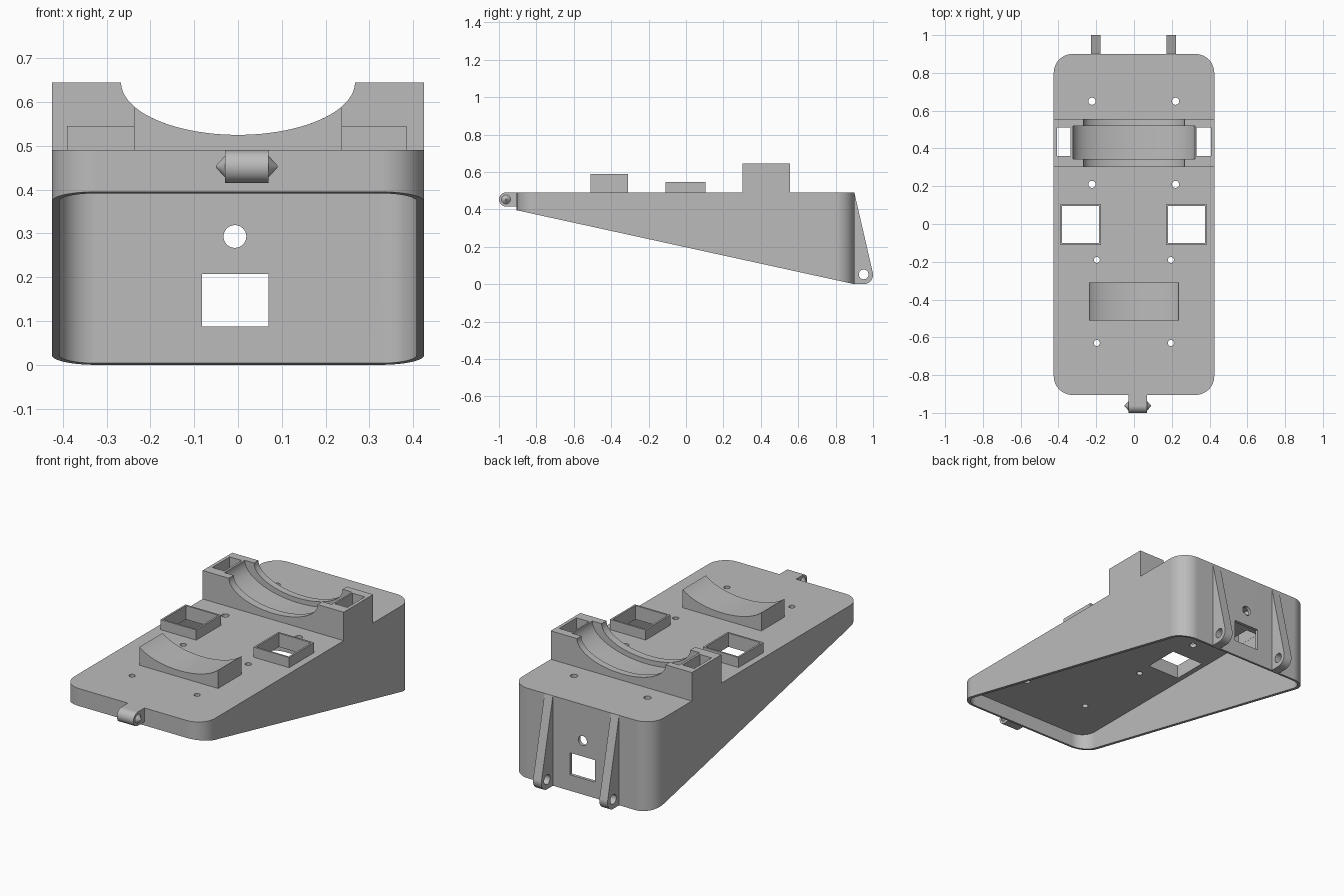
import bpy
import bmesh
from math import cos, sin, pi, radians

if "Cube" in bpy.data.objects:
    bpy.data.objects.remove(bpy.data.objects["Cube"], do_unlink=True)

grey = bpy.data.materials.new("plain grey")
grey.use_nodes = True
colour = (0.5, 0.5, 0.5, 1)
grey.diffuse_color = colour
grey.node_tree.nodes["Principled BSDF"].inputs["Base Color"].default_value = colour

DECK = 0.49
FRONT, BACK, HALF = -0.905, 0.9, 0.425
WALL = 0.017


def prism(name, pts, axis, lo, hi, low_rule=None):
    """Extrude a 2D outline along an axis; low_rule bends the lower end."""
    def place(p, t):
        a, b = p
        return {"x": (t, a, b), "y": (a, t, b), "z": (a, b, t)}[axis]
    bm = bmesh.new()
    low = [bm.verts.new(place(p, low_rule(p) if low_rule else lo)) for p in pts]
    high = [bm.verts.new(place(p, hi)) for p in pts]
    bm.faces.new(low)
    bm.faces.new(high)
    n = len(pts)
    for i in range(n):
        j = (i + 1) % n
        bm.faces.new((low[i], low[j], high[j], high[i]))
    bmesh.ops.recalc_face_normals(bm, faces=bm.faces[:])
    mesh = bpy.data.meshes.new(name)
    bm.to_mesh(mesh)
    bm.free()
    mesh.materials.append(grey)
    ob = bpy.data.objects.new(name, mesh)
    bpy.context.collection.objects.link(ob)
    return ob


def arc(cx, cy, rx, ry, start, end, n):
    angles = [radians(start + (end - start) * i / n) for i in range(n + 1)]
    return [(cx + rx * cos(a), cy + ry * sin(a)) for a in angles]


def circle(cx, cy, r, n=32):
    return arc(cx, cy, r, r, 0, 360, n)[:-1]


def rect(x0, x1, y0, y1):
    return [(x0, y0), (x1, y0), (x1, y1), (x0, y1)]


def rounded(inset, r):
    x, y0, y1 = HALF - inset, FRONT + inset, BACK - inset
    pts = []
    for cx, cy, a in ((x - r, y1 - r, 0), (r - x, y1 - r, 90),
                      (r - x, y0 + r, 180), (x - r, y0 + r, 270)):
        pts += arc(cx, cy, r, r, a, a + 90, 14)
    return pts


def cut(ob, cutters):
    for c in cutters:
        c.hide_render = True
        mod = ob.modifiers.new("cut", "BOOLEAN")
        mod.operation = "DIFFERENCE"
        mod.solver = "EXACT"
        mod.object = c
        bpy.context.view_layer.objects.active = ob
        bpy.ops.object.modifier_apply(modifier=mod.name)


cutters = []


def cutter(*args):
    c = prism("cutter", *args)
    cutters.append(c)
    return c


# Openings shared by the deck and the parts standing on it
BOXES = {"right": (-0.39, -0.175), "left": (0.17, 0.385)}
RIM = 0.01
box_holes = {s: cutter(rect(a + RIM, b - RIM, -0.1, 0.095), "z", 0.4, 0.7)
             for s, (a, b) in BOXES.items()}
pockets = [cutter(rect(a, b, 0.36, 0.51), "z", 0.4, 0.7)
           for a, b in ((-0.407, -0.335), (0.332, 0.407))]
screw_holes = [cutter(circle(x, y, r, 20), "z", 0.4, 0.6)
               for x, y, r in ((-0.223, 0.65, 0.019), (0.22, 0.65, 0.019),
                               (-0.223, 0.21, 0.019), (0.22, 0.21, 0.019),
                               (-0.197, -0.19, 0.016), (0.195, -0.19, 0.016),
                               (-0.197, -0.63, 0.016), (0.195, -0.63, 0.016))]

# Wedge shell, open underneath
shell = prism("wedge_shell", rounded(0, 0.1), "z", 0, DECK,
              lambda p: 0.395 * (BACK - p[1]) / (BACK - FRONT))
cavity = cutter(rounded(WALL, 0.1 - WALL), "z", -0.1, DECK - 0.02)
back_window = cutter(rect(-0.082, 0.07, 0.087, 0.207), "y", 0.8, 0.95)
back_hole = cutter(circle(-0.007, 0.293, 0.026), "y", 0.8, 0.95)
cut(shell, [cavity, back_window, back_hole] + list(box_holes.values())
    + pockets + screw_holes)
parts = [shell]

# Square collars around the deck windows
for side, (a, b) in BOXES.items():
    collar = prism(side + "_window_collar", rect(a, b, -0.11, 0.105), "z", DECK, 0.545)
    cut(collar, [box_holes[side]])
    parts.append(collar)

# Large cradle with a deeper central groove and two pockets
TOP = 0.645
cradle = prism("large_cradle",
               [(-HALF, TOP), (-HALF, DECK), (HALF, DECK), (HALF, TOP)]
               + arc(0, TOP, 0.267, 0.12, 0, -180, 48), "y", 0.303, 0.557)
groove = cutter(arc(0, TOP, 0.323, 0.146, 0, -180, 48)
                + [(-0.323, TOP + 0.1), (0.323, TOP + 0.1)], "y", 0.345, 0.52)
cut(cradle, [groove] + pockets)
parts.append(cradle)

# Small cradle sharing the same curve
parts.append(prism("small_cradle",
                   [(-0.237, DECK), (0.237, DECK)]
                   + arc(0, TOP, 0.267, 0.12, -27.5, -152.5, 32),
                   "y", -0.51, -0.31))

# Front hinge lug with conical pins
LUG_Y, LUG_Z, R = -0.9625, 0.4525, 0.0375
parts.append(prism("front_hinge_lug",
                   [(FRONT + 0.01, DECK)] + arc(LUG_Y, LUG_Z, R, R, 90, 270, 24)
                   + [(FRONT + 0.01, DECK - 2 * R)], "x", -0.03, 0.07))
for name, x, turn in (("right_hinge_pin", -0.04, -pi / 2),
                      ("left_hinge_pin", 0.08, pi / 2)):
    bpy.ops.mesh.primitive_cone_add(vertices=32, radius1=0.025, radius2=0.002,
                                    depth=0.021, location=(x, LUG_Y, LUG_Z),
                                    rotation=(0, turn, 0))
    pin = bpy.context.object
    pin.name = name
    pin.data.materials.append(grey)
    parts.append(pin)

# Rear hinge arms
arm_hole = cutter(circle(0.95, 0.052, 0.026), "x", -0.5, 0.5)
for name, a, b in (("right_rear_arm", -0.227, -0.178), ("left_rear_arm", 0.172, 0.222)):
    arm = prism(name, [(BACK, DECK), (BACK, 0)]
                + arc(0.95, 0.05, 0.05, 0.05, -90, 12, 16), "x", a, b)
    cut(arm, [arm_hole])
    parts.append(arm)

for c in cutters:
    bpy.data.objects.remove(c, do_unlink=True)

# Smooth curves, sharp edges
bpy.ops.object.select_all(action="DESELECT")
for ob in parts:
    ob.select_set(True)
bpy.context.view_layer.objects.active = shell
bpy.ops.object.shade_smooth_by_angle(angle=radians(25))
for ob in parts:
    mod = ob.modifiers.new("even_normals", "WEIGHTED_NORMAL")
    mod.keep_sharp = True
